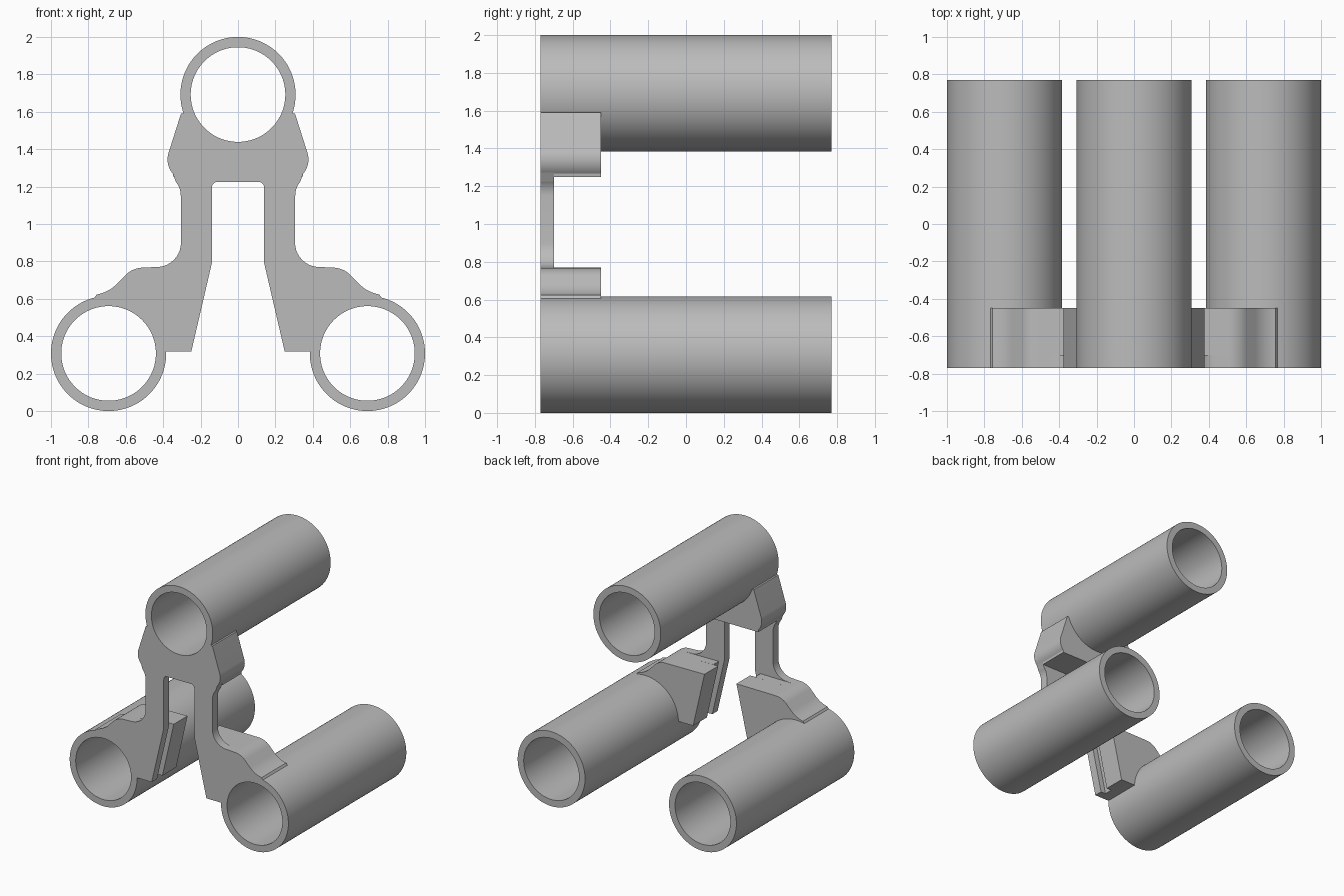
import bpy, bmesh
from math import cos, sin, radians, pi

cube = bpy.data.objects.get("Cube")
if cube:
    bpy.data.objects.remove(cube, do_unlink=True)

grey = bpy.data.materials.new("plain grey")
grey.use_nodes = True
COLOUR = (0.5, 0.5, 0.5, 1)
grey.diffuse_color = COLOUR
grey.node_tree.nodes["Principled BSDF"].inputs["Base Color"].default_value = COLOUR

R_OUT, R_IN = 0.308, 0.253
FRONT, BACK = -0.77, 0.77
PLATE_BACK, GROOVE_BACK, BLOCK_BACK = -0.70, -0.63, -0.45
TOP_Z, LOW_X, LOW_Z = 2 - R_OUT, 1 - R_OUT, R_OUT


def finish(name, bm):
    bmesh.ops.recalc_face_normals(bm, faces=bm.faces)
    mesh = bpy.data.meshes.new(name)
    bm.to_mesh(mesh)
    bm.free()
    mesh.materials.append(grey)
    obj = bpy.data.objects.new(name, mesh)
    bpy.context.collection.objects.link(obj)
    bpy.ops.object.select_all(action='DESELECT')
    obj.select_set(True)
    bpy.context.view_layer.objects.active = obj
    bpy.ops.object.shade_smooth_by_angle(angle=radians(30))


def arc(cx, cz, r, start, end, n=10):
    angles = [radians(start + (end - start) * i / n) for i in range(n + 1)]
    return [(cx + r * cos(a), cz + r * sin(a)) for a in angles]


def prism(name, outline, y0, y1):
    bm = bmesh.new()
    face = bm.faces.new([bm.verts.new((x, y0, z)) for x, z in outline])
    new = bmesh.ops.extrude_face_region(bm, geom=[face])["geom"]
    moved = [v for v in new if isinstance(v, bmesh.types.BMVert)]
    bmesh.ops.translate(bm, vec=(0, y1 - y0, 0), verts=moved)
    if not any(len(f.verts) == len(outline) and f.calc_center_median().y < y0 + 0.001
               for f in bm.faces):
        bm.faces.new([v for v in bm.verts if v not in moved])
    finish(name, bm)


def tube(name, cx, cz, n=96):
    bm = bmesh.new()
    rings = []
    for r, y in ((R_OUT, FRONT), (R_OUT, BACK), (R_IN, BACK), (R_IN, FRONT)):
        rings.append([bm.verts.new((cx + r * cos(2 * pi * i / n), y,
                                    cz + r * sin(2 * pi * i / n))) for i in range(n)])
    for k in range(4):
        a, b = rings[k], rings[(k + 1) % 4]
        for i in range(n):
            j = (i + 1) % n
            bm.faces.new((a[i], a[j], b[j], b[i]))
    finish(name, bm)


def mirrored(points):
    return [(-x, z) for x, z in reversed(points)]


# Three open tubes
tube("top_tube", 0, TOP_Z)
tube("left_tube", LOW_X, LOW_Z)
tube("right_tube", -LOW_X, LOW_Z)

# Outline pieces of the left half, from the top tube down to the slot
seat = arc(0, TOP_Z, 0.295, -90, -20, 16)
bulge = [(0.305, 1.59)] + arc(0.262, 1.345, 0.115, 18, -42)
neck = arc(0.428, 1.15, 0.122, 140, 180)
armpit = arc(0.435, 0.9, 0.13, 180, 270)
shoulder = (arc(0.505, 0.63, 0.137, 90, 45) + arc(0.79, 0.82, 0.2, 225, 260)
            + arc(LOW_X, LOW_Z, 0.295, 73, 177, 24) + [(0.385, 0.317)])
slot = [(0.25, 0.317), (0.14, 0.79)] + arc(0.11, 1.195, 0.03, 0, 90, 5)

# Thin front plate joining all tubes
half = seat[1:] + bulge + neck + armpit + shoulder + slot
prism("front_plate", half + mirrored(half) + [seat[0]], FRONT, PLATE_BACK)

# Thick saddle under the top tube
side = seat[1:] + bulge + [(0.345, 1.25)]
prism("top_saddle", side + mirrored(side) + [seat[0]], PLATE_BACK, BLOCK_BACK)


# Thick blocks beside the lower tubes, with a groove behind the plate
def block_outline(inset):
    return shoulder + [(0.25 + inset, 0.317), (0.146 + inset, 0.77)]


for label, flip in (("left", False), ("right", True)):
    for part, inset, y0, y1 in (("groove", 0.045, PLATE_BACK, GROOVE_BACK),
                                ("block", 0, GROOVE_BACK, BLOCK_BACK)):
        outline = block_outline(inset)
        prism(label + "_" + part, mirrored(outline) if flip else outline, y0, y1)
